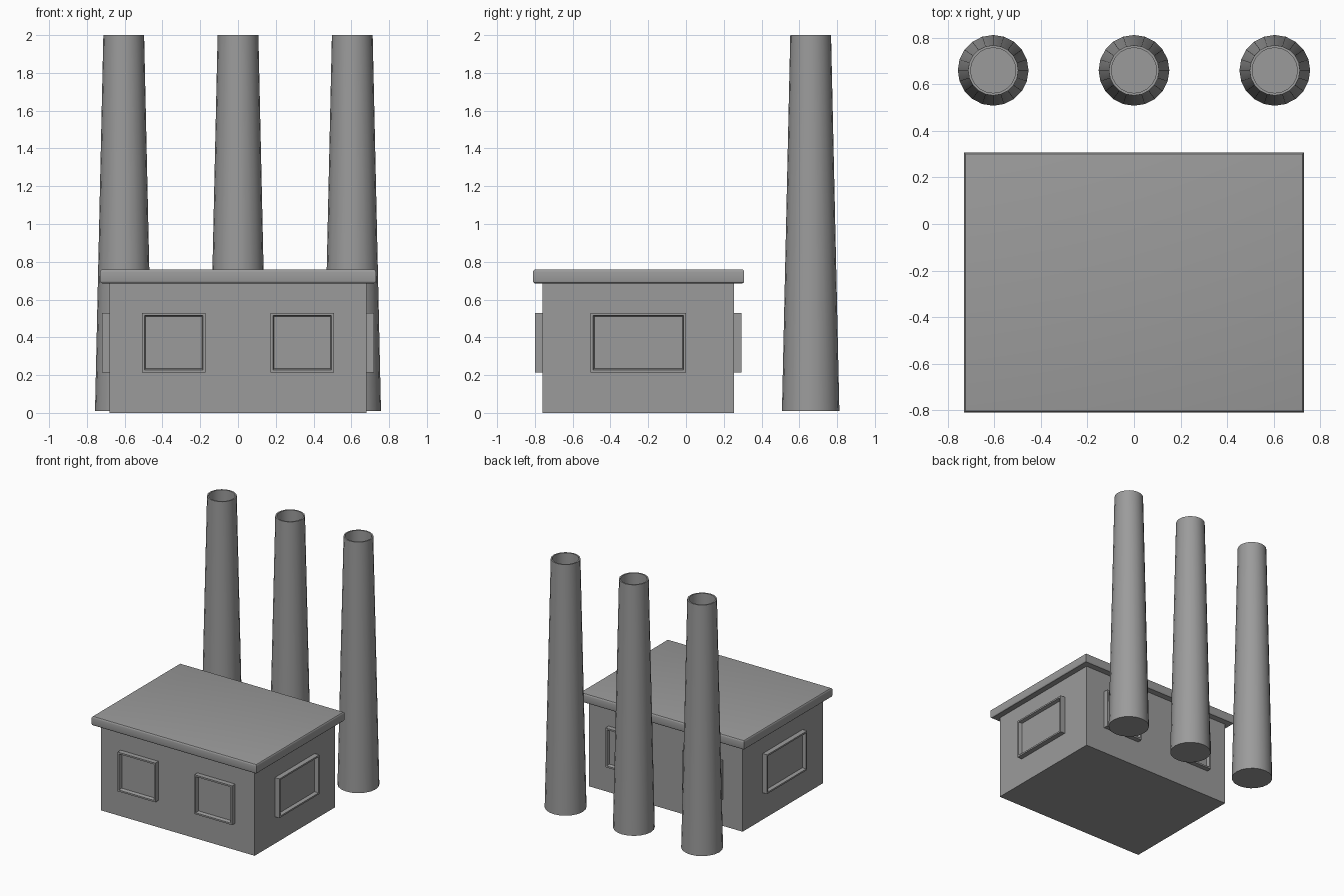
import bpy, bmesh
from math import pi
from mathutils import Matrix, Vector

cube = bpy.data.objects.get("Cube")
if cube:
    bpy.data.objects.remove(cube, do_unlink=True)

GREY = (0.33, 0.33, 0.33, 1)
concrete = bpy.data.materials.new("grey concrete")
concrete.use_nodes = True
concrete.diffuse_color = GREY
concrete.node_tree.nodes["Principled BSDF"].inputs["Base Color"].default_value = GREY


def finish(bm, name):
    bmesh.ops.recalc_face_normals(bm, faces=bm.faces)
    mesh = bpy.data.meshes.new(name)
    bm.to_mesh(mesh)
    bm.free()
    mesh.materials.append(concrete)
    obj = bpy.data.objects.new(name, mesh)
    bpy.context.collection.objects.link(obj)
    return obj


def box(bm, low, high):
    low, high = Vector(low), Vector(high)
    matrix = Matrix.Translation((low + high) / 2) @ Matrix.Diagonal((high - low).to_4d())
    bmesh.ops.create_cube(bm, size=1, matrix=matrix)


def smooth(obj):
    bpy.ops.object.select_all(action="DESELECT")
    obj.select_set(True)
    bpy.context.view_layer.objects.active = obj
    bpy.ops.object.shade_smooth_by_angle(angle=pi / 6)


# Building body
bm = bmesh.new()
box(bm, (-0.68, -0.76, 0), (0.68, 0.255, 0.69))
finish(bm, "building_walls")

# Roof slab with rounded horizontal edges
bm = bmesh.new()
box(bm, (-0.73, -0.81, 0.685), (0.73, 0.308, 0.76))
level = [e for e in bm.edges if abs(e.verts[0].co.z - e.verts[1].co.z) < 0.01]
bmesh.ops.bevel(bm, geom=level, offset=0.014, segments=3, profile=0.5, affect="EDGES")
smooth(finish(bm, "roof_slab"))


# Window: a raised frame around a recessed pane, built facing -y
def window(name, width, centre, turn):
    bm = bmesh.new()
    box(bm, (-width / 2, -0.04, -0.157), (width / 2, 0.005, 0.157))
    front = [f for f in bm.faces if f.normal.y < -0.9]
    bmesh.ops.inset_region(bm, faces=front, thickness=0.018)
    bmesh.ops.inset_region(bm, faces=front, thickness=0.009, depth=-0.027)
    bm.transform(Matrix.Translation(centre) @ Matrix.Rotation(turn, 4, "Z"))
    finish(bm, name)


for side, sign in (("left", 1), ("right", -1)):
    window(f"front_{side}_window", 0.335, (sign * 0.34, -0.76, 0.372), 0)
    window(f"back_{side}_window", 0.335, (sign * 0.34, 0.255, 0.372), pi)
    window(f"{side}_side_window", 0.505, (sign * 0.68, -0.252, 0.372), sign * pi / 2)

# Tapered chimneys with a hollow top
for name, x in (("right", -0.605), ("middle", 0), ("left", 0.605)):
    bm = bmesh.new()
    bmesh.ops.create_cone(bm, cap_ends=True, segments=20, radius1=0.152, radius2=0.108,
                          depth=1.99, matrix=Matrix.Translation((x, 0.66, 1.005)))
    top = [f for f in bm.faces if f.normal.z > 0.9]
    bmesh.ops.inset_region(bm, faces=top, thickness=0.011)
    shaft = bmesh.ops.extrude_face_region(bm, geom=top)["geom"]
    bmesh.ops.delete(bm, geom=top, context="FACES_ONLY")
    bmesh.ops.translate(bm, verts=[v for v in shaft if isinstance(v, bmesh.types.BMVert)],
                        vec=(0, 0, -0.2))
    smooth(finish(bm, f"{name}_chimney"))
